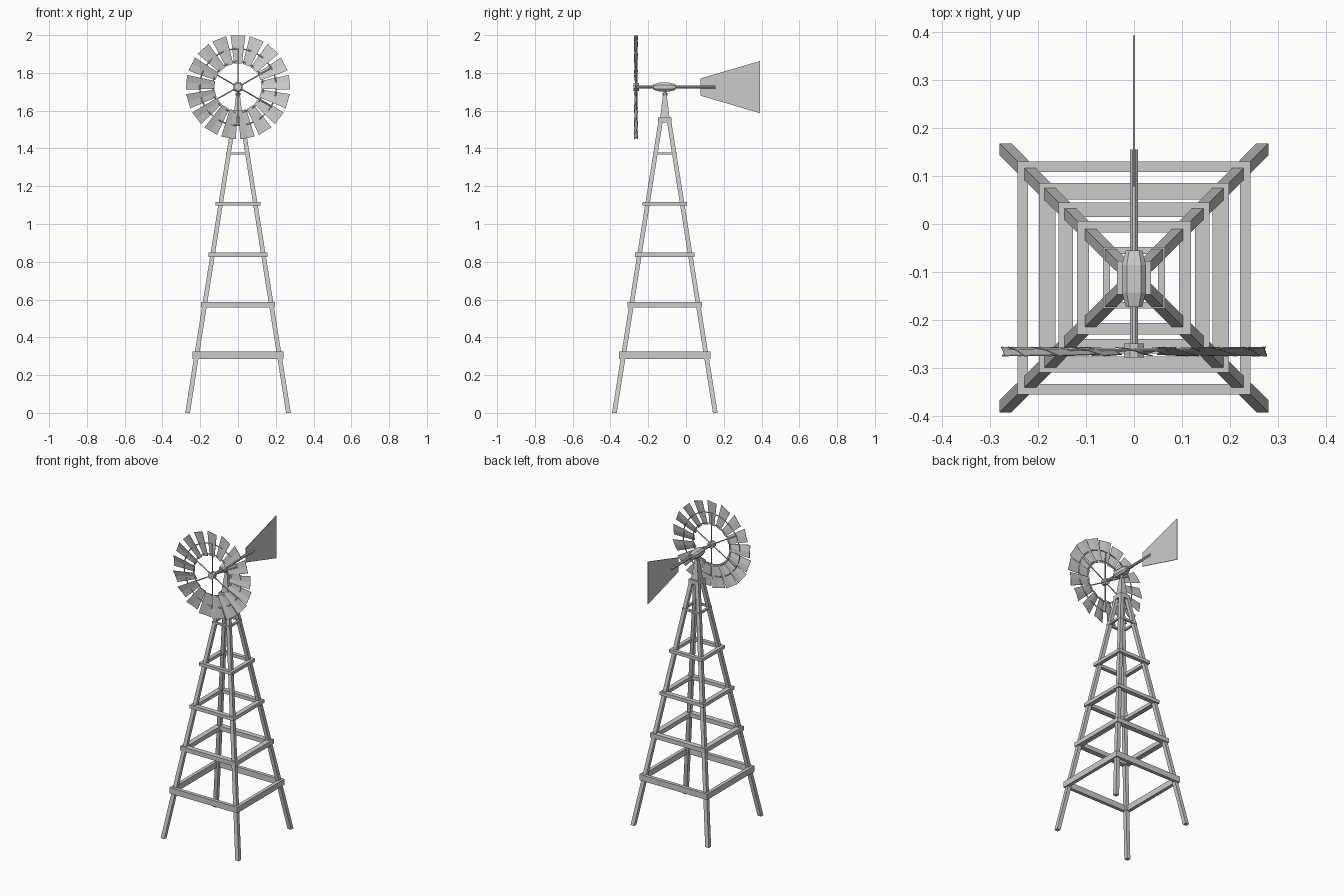
import bpy, bmesh, math
from mathutils import Vector, Matrix

if "Cube" in bpy.data.objects:
    bpy.data.objects.remove(bpy.data.objects["Cube"])

CY = -0.112            # tower axis in y
HZ = 1.725             # height of the wheel shaft
WY = -0.265            # wheel plane


def mesh_object(name, verts, faces):
    me = bpy.data.meshes.new(name)
    me.from_pydata([tuple(v) for v in verts], [], faces)
    bm = bmesh.new()
    bm.from_mesh(me)
    bmesh.ops.recalc_face_normals(bm, faces=bm.faces)
    bm.to_mesh(me)
    bm.free()
    ob = bpy.data.objects.new(name, me)
    bpy.context.collection.objects.link(ob)
    return ob


def loft(name, sections):
    """Skin a list of equal-length vertex loops and cap both ends."""
    n = len(sections[0])
    verts = [v for s in sections for v in s]
    faces = [tuple(range(n)), tuple(range(len(verts) - n, len(verts)))]
    for k in range(len(sections) - 1):
        for i in range(n):
            j = (i + 1) % n
            faces.append((k * n + i, k * n + j, (k + 1) * n + j, (k + 1) * n + i))
    return mesh_object(name, verts, faces)


def square(x, y, z, h):
    return [(x - h, y - h, z), (x + h, y - h, z), (x + h, y + h, z), (x - h, y + h, z)]


def box(name, c, s):
    x, y, z = (v / 2 for v in s)
    return loft(name, [[(c[0] + a * x, c[1] + b * y, c[2] + k * z)
                        for a, b in ((-1, -1), (1, -1), (1, 1), (-1, 1))] for k in (-1, 1)])


def rod(name, a, b, r, sides=8):
    a, b = Vector(a), Vector(b)
    q = (b - a).to_track_quat('Z', 'Y')
    ring = [q @ Vector((r * math.cos(t), r * math.sin(t), 0))
            for t in (2 * math.pi * (i + 0.5) / sides for i in range(sides))]
    return loft(name, [[p + v for v in ring] for p in (a, b)])


# Four leaning legs
for sx in (-1, 1):
    for sy in (-1, 1):
        loft(f"leg_{'left' if sx < 0 else 'right'}_{'front' if sy < 0 else 'back'}",
             [square(sx * 0.267, CY + sy * 0.267, 0, 0.0125),
              square(sx * 0.02, CY + sy * 0.02, 1.56, 0.0115)])

# Horizontal brace frames: height, half width, bar width, bar height
for i, (z, h, w, t) in enumerate([(0.305, 0.242, 0.022, 0.038), (0.572, 0.197, 0.034, 0.028),
                                  (0.837, 0.157, 0.03, 0.022), (1.107, 0.118, 0.024, 0.02),
                                  (1.373, 0.064, 0.014, 0.012)]):
    for s in (-1, 1):
        box(f"brace_{i}_x", (0, CY + s * (h - w / 2), z), (2 * h, w, t))
        box(f"brace_{i}_y", (s * (h - w / 2), CY, z), (w, 2 * h - 2 * w, t))

# Tower cap, tapered mast and pivot
box("cap_collar", (0, CY, 1.55), (0.07, 0.07, 0.026))
loft("mast", [square(0, CY, 1.56, 0.025), square(0, CY, 1.685, 0.01)])
rod("pivot_collar", (0, CY, 1.68), (0, CY, 1.693), 0.014)
rod("pivot", (0, CY, 1.685), (0, CY, 1.71), 0.009)

# Gearbox with tapered ends
loft("gearbox", [[(a * hx, y, HZ + b * hz) for a, b in
                  ((-1, -.5), (-.6, -1), (.6, -1), (1, -.5), (1, .5), (.6, 1), (-.6, 1), (-1, .5))]
                 for y, hx, hz in ((-0.172, 0.017, 0.015), (-0.142, 0.025, 0.023),
                                   (-0.085, 0.025, 0.023), (-0.055, 0.017, 0.015))])

# Shaft, tail boom and vane
rod("shaft", (0, -0.265, HZ), (0, -0.16, HZ), 0.009)
rod("tail_boom", (0, -0.06, HZ), (0, 0.155, HZ), 0.009)
loft("tail_vane", [[(x, 0.078, HZ - 0.046), (x, 0.392, HZ - 0.138),
                    (x, 0.392, HZ + 0.138), (x, 0.078, HZ + 0.046)] for x in (-0.002, 0.002)])

# Wheel hub and spokes
rod("hub", (0, -0.277, HZ), (0, -0.248, HZ), 0.022)
for i in range(6):
    a = math.pi / 2 + i * math.pi / 3
    d = Vector((math.cos(a), 0, math.sin(a)))
    c = Vector((0, WY + 0.003, HZ))
    rod("spoke", c + d * 0.015, c + d * 0.205, 0.0035, 6)

# Wheel rims
for name, r in (("inner_rim", 0.135), ("outer_rim", 0.203)):
    bpy.ops.mesh.primitive_torus_add(major_radius=r, minor_radius=0.0035, major_segments=34,
                                     minor_segments=6, location=(0, WY + 0.004, HZ),
                                     rotation=(math.pi / 2, 0, 0))
    bpy.context.object.name = name

# Pitched, slightly curved blades
N = 17
for i in range(N):
    rot = Matrix.Rotation(2 * math.pi * i / N, 4, 'Y')
    secs = []
    for r, hw in ((0.124, 0.021), (0.274, 0.039)):
        prof = [(-1, 0.009), (0, 0.003), (1, -0.009)]
        k = 0.65 if r < 0.2 else 1
        loop = [(u * hw, y * k - 0.001, r) for u, y in prof]
        loop += [(u * hw, y * k + 0.001, r) for u, y in reversed(prof)]
        secs.append([rot @ Vector(v) + Vector((0, WY, HZ)) for v in loop])
    loft(f"blade_{i}", secs)
